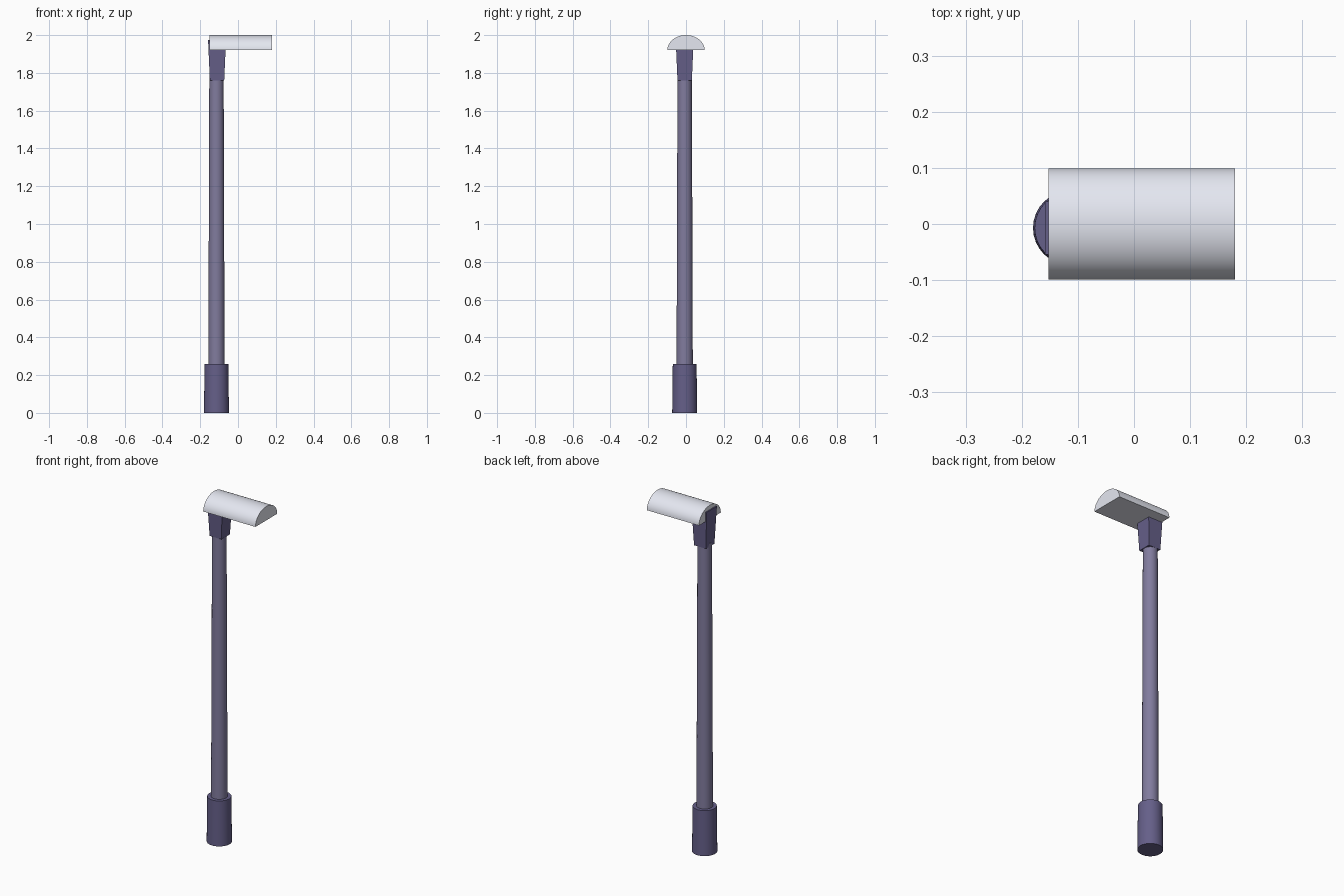
import bpy, bmesh, math

if "Cube" in bpy.data.objects:
    bpy.data.objects.remove(bpy.data.objects["Cube"])

CX, CY = -0.114, -0.007   # post axis


def material(name, rgb):
    m = bpy.data.materials.new(name)
    m.diffuse_color = (*rgb, 1)
    m.use_nodes = True
    m.node_tree.nodes["Principled BSDF"].inputs["Base Color"].default_value = m.diffuse_color
    return m


def loft(name, rings, mat, smooth=True):
    """Skin equal-length rings of points and cap both ends."""
    bm = bmesh.new()
    loops = [[bm.verts.new(p) for p in ring] for ring in rings]
    n = len(loops[0])
    for a, b in zip(loops, loops[1:]):
        for i in range(n):
            j = (i + 1) % n
            bm.faces.new((a[i], a[j], b[j], b[i]))
    bm.faces.new(loops[0][::-1])
    bm.faces.new(loops[-1])
    bmesh.ops.recalc_face_normals(bm, faces=bm.faces)
    mesh = bpy.data.meshes.new(name)
    bm.to_mesh(mesh)
    bm.free()
    obj = bpy.data.objects.new(name, mesh)
    bpy.context.collection.objects.link(obj)
    mesh.materials.append(mat)
    if smooth:
        bpy.ops.object.select_all(action='DESELECT')
        bpy.context.view_layer.objects.active = obj
        obj.select_set(True)
        bpy.ops.object.shade_smooth_by_angle(angle=math.radians(35))
    return obj


def circle(r, z, n=32):
    return [(CX + r * math.cos(math.tau * i / n),
             CY + r * math.sin(math.tau * i / n), z) for i in range(n)]


def square(h, z):
    return [(CX + 0.003 + sx * h, CY + sy * h, z)
            for sx, sy in ((-1, -1), (1, -1), (1, 1), (-1, 1))]


def half_ellipse(x, n=24):
    return [(x, 0.099 * math.cos(math.pi * i / n),
             1.92 + 0.08 * math.sin(math.pi * i / n)) for i in range(n + 1)]


dark = material("dark_metal", (0.13, 0.115, 0.25))
pole = material("pole_metal", (0.22, 0.20, 0.34))
pale = material("pale_shade", (0.78, 0.80, 0.88))

# Post: wide foot, slim tapered pole
loft("base", [circle(0.066, 0), circle(0.063, 0.26)], dark)
loft("pole", [circle(0.043, 0.255), circle(0.038, 1.78)], pole)

# Flared square bracket reaching into the lamp head
loft("bracket", [square(0.038, 1.76), square(0.0475, 1.975)], dark, smooth=False)

# Half-round lamp head with a flat underside
loft("lamp_head", [half_ellipse(-0.152), half_ellipse(0.18)], pale)
